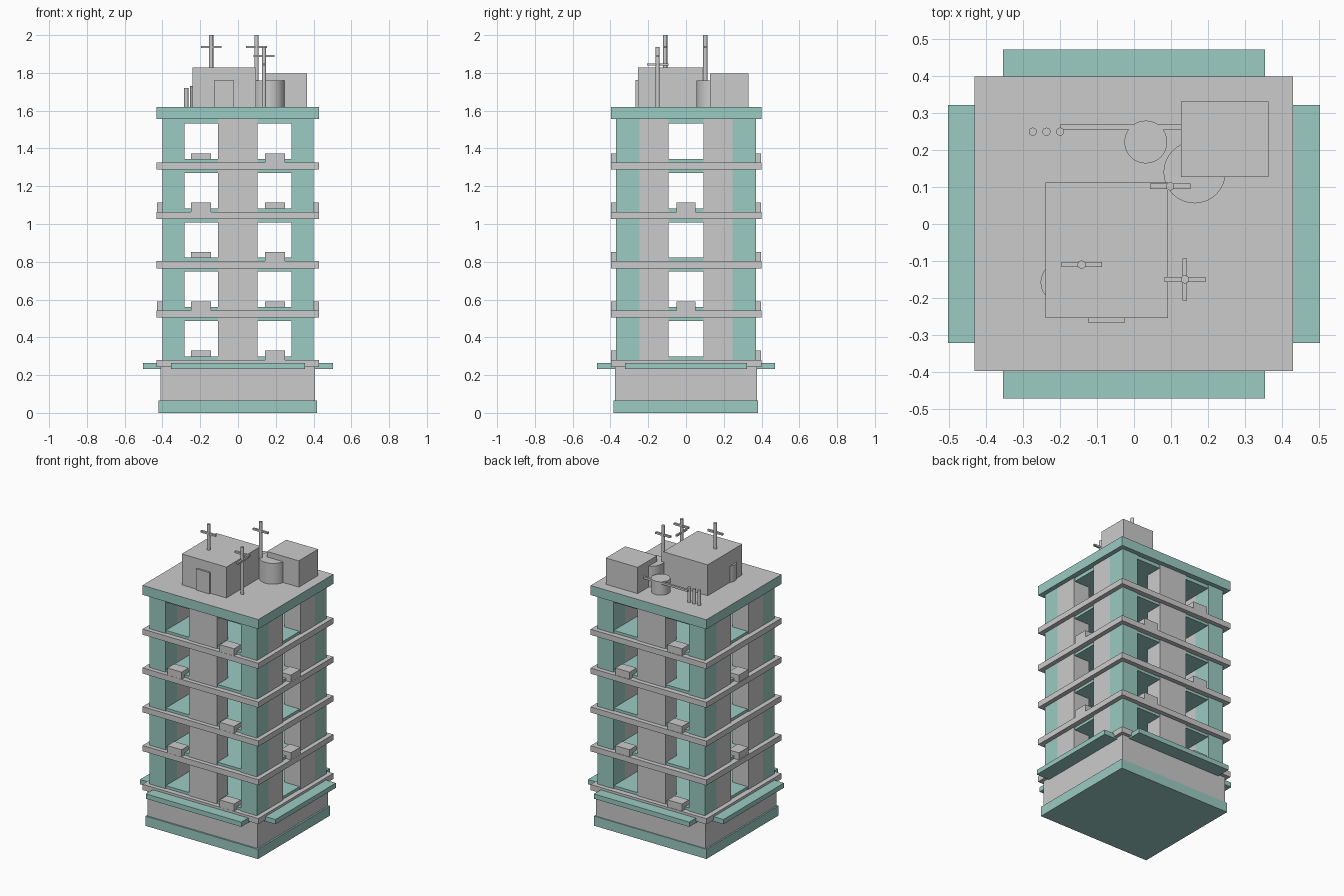
import bpy, math

if "Cube" in bpy.data.objects:
    bpy.data.objects.remove(bpy.data.objects["Cube"])

def material(name, rgb):
    m = bpy.data.materials.new(name)
    m.diffuse_color = (*rgb, 1)
    m.use_nodes = True
    m.node_tree.nodes["Principled BSDF"].inputs["Base Color"].default_value = m.diffuse_color
    return m

GREY = material("concrete_grey", (0.6, 0.6, 0.6))
TEAL = material("pale_teal", (0.33, 0.6, 0.54))

def box(name, x0, x1, y0, y1, z0, z1, mat=GREY):
    x, y, z = (x0, x1), (y0, y1), (z0, z1)
    verts = [(x[i], y[j], z[k]) for i in (0, 1) for j in (0, 1) for k in (0, 1)]
    faces = [(0, 1, 3, 2), (4, 6, 7, 5), (0, 4, 5, 1),
             (2, 3, 7, 6), (0, 2, 6, 4), (1, 5, 7, 3)]
    me = bpy.data.meshes.new(name)
    me.from_pydata(verts, [], faces)
    me.materials.append(mat)
    ob = bpy.data.objects.new(name, me)
    bpy.context.collection.objects.link(ob)
    return ob

def cylinder(name, x, y, r, z0, z1, sides=32):
    bpy.ops.mesh.primitive_cylinder_add(vertices=sides, radius=r, depth=z1 - z0,
                                        location=(x, y, (z0 + z1) / 2))
    ob = bpy.context.object
    ob.name = name
    ob.data.materials.append(GREY)
    bpy.ops.object.shade_smooth_by_angle(angle=math.radians(40))
    return ob

# Ground floor
box("plinth", -0.42, 0.418, -0.385, 0.382, 0, 0.065, TEAL)
box("ground_floor", -0.41, 0.407, -0.375, 0.376, 0.06, 0.25)
for s in (-1, 1):
    y = sorted((s * 0.36, s * 0.472))
    x = sorted((s * 0.39, s * 0.504))
    box("long_awning", -0.355, 0.355, *y, 0.233, 0.265, TEAL)
    box("side_awning", *x, -0.322, 0.322, 0.233, 0.265, TEAL)

# Columns running the full height of the upper storeys
Z0, Z1 = 0.27, 1.56
for sx in (-1, 1):
    x = sorted((sx * 0.282, sx * 0.4))
    for sy in (-1, 1):
        box("corner_column", *x, *sorted((sy * 0.247, sy * 0.37)), Z0, Z1, TEAL)
        box("side_pillar", *x, *sorted((sy * 0.092, sy * 0.247)), Z0, Z1)
for sy in (-1, 1):
    box("middle_pillar", -0.105, 0.102, *sorted((sy * 0.25, sy * 0.37)), Z0, Z1)

# Storeys: grey ledge, teal floor slab and planters on alternating sides
for i in range(5):
    z = 0.243 + i * 0.2612
    box("ledge", -0.432, 0.43, -0.398, 0.4, z, z + 0.038)
    box("floor_slab", -0.394, 0.394, -0.364, 0.364, z - 0.018 if i else z + 0.01, z + 0.056, TEAL)
    side = 1 if i % 2 == 0 else -1
    top = z + 0.086
    for s in (-1, 1):
        cx = -s * side * 0.195
        box("window_planter", cx - 0.053, cx + 0.053,
            *sorted((s * 0.322, s * 0.397)), z + 0.03, top)
        if i % 2:
            box("side_planter", *sorted((s * 0.35, s * 0.429)), -0.05, 0.05, z + 0.03, top)

# Roof with teal rim and grey top
box("ceiling_slab", -0.394, 0.394, -0.364, 0.364, 1.532, 1.57, TEAL)
roof = box("roof", -0.432, 0.43, -0.398, 0.4, 1.556, 1.62, TEAL)
roof.data.materials.append(GREY)
for p in roof.data.polygons:
    if p.normal.z > 0.5:
        p.material_index = 1

# Rooftop buildings and tanks
R = 1.615
box("stair_house", -0.24, 0.092, -0.255, 0.112, R, 1.828)
box("stair_door", -0.125, -0.025, -0.267, -0.25, R, 1.763)
box("plant_room", 0.127, 0.364, 0.127, 0.332, R, 1.797)
cylinder("large_tank", 0.164, 0.14, 0.084, R, 1.76)
cylinder("small_tank", 0.032, 0.222, 0.058, R, 1.71)
cylinder("wall_tank", -0.198, -0.158, 0.055, R, 1.73)

# Vent pipes
for x in (-0.274, -0.237, -0.2):
    cylinder("vent_pipe", x, 0.25, 0.011, R, 1.72, 16)
box("roof_pipe", -0.2, 0.13, 0.256, 0.27, 1.695, 1.709)

# Antennas with crossbars
for x, y, z0, z1, zb in ((-0.142, -0.11, 1.82, 2.0, 1.937),
                         (0.098, 0.102, R, 2.0, 1.937),
                         (0.138, -0.15, R, 1.937, 1.89)):
    cylinder("antenna_mast", x, y, 0.011, z0, z1, 16)
    box("antenna_bar", x - 0.055, x + 0.055, y - 0.007, y + 0.007, zb - 0.006, zb + 0.006)
box("antenna_cross_bar", 0.132, 0.144, -0.207, -0.093, 1.839, 1.851)
